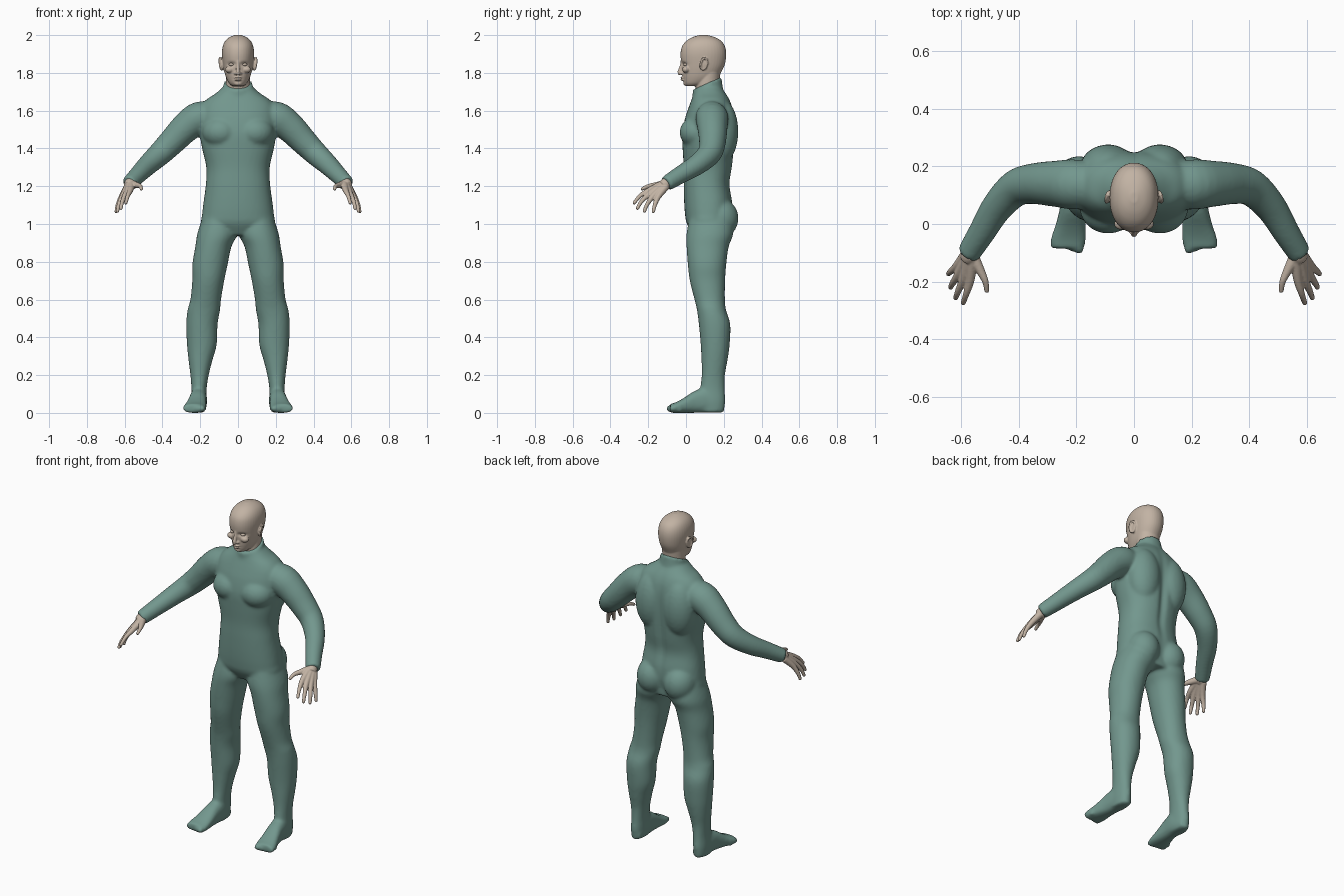
import bpy, bmesh, math
from mathutils import Vector, Matrix

def material(name, col):
    m = bpy.data.materials.new(name)
    m.diffuse_color = (*col, 1)
    return m

SUIT = material("suit_green", (0.17, 0.31, 0.27))
SKIN = material("skin_tan", (0.54, 0.45, 0.37))

def dense(rows, k=4):
    """Catmull-Rom interpolation of number rows."""
    out = []
    for i in range(len(rows) - 1):
        q = [rows[max(0, min(len(rows) - 1, i + j))] for j in (-1, 0, 1, 2)]
        for s in range(k):
            t = s / k
            out.append([0.5 * (2*b + (c-a)*t + (2*a-5*b+4*c-d)*t*t + (3*b-a-3*c+d)*t**3)
                        for a, b, c, d in zip(*q)])
    return out + [list(rows[-1])]

def skin_rings(bm, rings):
    vs = [[bm.verts.new(p) for p in r] for r in rings]
    n = len(vs[0])
    for a, b in zip(vs, vs[1:]):
        for i in range(n):
            bm.faces.new((a[i], a[(i+1) % n], b[(i+1) % n], b[i]))
    bm.faces.new(vs[0][::-1])
    bm.faces.new(vs[-1])

def sup(v, p):
    return math.copysign(abs(v) ** (2 / p), v)

def loft(bm, rows, s=1, p=2.2, n=40):
    """Horizontal sections: z, x0, x1, y0, y1, tilt."""
    rings = []
    for z, x0, x1, y0, y1, tilt in dense(rows):
        ring = []
        for i in range(n):
            a = 2 * math.pi * i / n
            dy = (y1 - y0) / 2 * sup(math.sin(a), p)
            ring.append((s * ((x0+x1)/2 + (x1-x0)/2 * sup(math.cos(a), p)), (y0+y1)/2 + dy, z + tilt*dy))
        rings.append(ring)
    skin_rings(bm, rings)

def tube(bm, rows, s=1, n=20, k=4):
    """Round limb along a path: x, y, z, radius."""
    pts = dense(rows, k)
    c = [Vector((s * q[0], q[1], q[2])) for q in pts]
    rings = []
    for i, q in enumerate(pts):
        t = c[min(i+1, len(c)-1)] - c[max(i-1, 0)]
        m = t.to_track_quat('Z', 'Y')
        rings.append([c[i] + m @ Vector((q[3]*math.cos(2*math.pi*j/n), q[3]*math.sin(2*math.pi*j/n), 0)) for j in range(n)])
    skin_rings(bm, rings)

def ball(bm, c, r):
    bmesh.ops.create_uvsphere(bm, u_segments=24, v_segments=16, radius=1,
                              matrix=Matrix.Translation(c) @ Matrix.Diagonal((*r, 1)))

def fuse(bm, name, mat, voxel, smooth, dents=()):
    """Merge overlapping pieces into one smooth skin, then press in dents."""
    bmesh.ops.recalc_face_normals(bm, faces=bm.faces)
    me = bpy.data.meshes.new(name)
    bm.to_mesh(me)
    bm.free()
    ob = bpy.data.objects.new(name, me)
    bpy.context.collection.objects.link(ob)
    r = ob.modifiers.new("fuse", 'REMESH')
    r.mode = 'VOXEL'
    r.voxel_size = voxel
    sm = ob.modifiers.new("smooth", 'SMOOTH')
    sm.factor = 0.5
    sm.iterations = smooth
    me = bpy.data.meshes.new_from_object(ob.evaluated_get(bpy.context.evaluated_depsgraph_get()))
    ob.modifiers.clear()
    ob.data = me
    me.name = name
    for v in me.vertices:
        x, y, z = v.co
        for dx, dz, sx, sz, d in dents:
            if (y < 0.06) if d > 0 else (y > 0.16):
                v.co.y += d * math.exp(-((x-dx)/sx)**2 - ((z-dz)/sz)**2)
    me.materials.clear()
    me.materials.append(mat)
    me.shade_smooth()
    return ob

# Bodysuit: torso
bm = bmesh.new()
torso = [(.94, .11, .04, .23), (1.0, .19, .005, .235), (1.05, .19, -.005, .245), (1.12, .182, -.01, .245),
         (1.21, .17, -.012, .232), (1.3, .168, -.012, .245), (1.4, .19, -.018, .255), (1.48, .203, -.02, .258),
         (1.56, .205, -.005, .255), (1.62, .195, .015, .245), (1.66, .165, .03, .23), (1.69, .12, .04, .212),
         (1.72, .085, .05, .19)]
loft(bm, [(z, -w, w, a, b, 0) for z, w, a, b in torso], p=2.3)
# Tilted collar
loft(bm, [(1.62, -.12, .12, .03, .22, .1), (1.68, -.092, .092, .037, .2, .3),
          (1.715, -.08, .08, .035, .192, .42), (1.745, -.077, .077, .036, .188, .45)], p=2)
for s in (1, -1):
    # Chest, shoulder blades and seat volumes
    ball(bm, (s*.09, .06, 1.485), (.1, .094, .085))
    ball(bm, (s*.09, .19, 1.49), (.1, .087, .17))
    ball(bm, (s*.09, .18, 1.03), (.092, .098, .105))
    # Sleeve
    tube(bm, [(.1, .13, 1.57, .07), (.2, .137, 1.562, .087), (.275, .14, 1.512, .08), (.35, .14, 1.435, .071),
              (.41, .125, 1.375, .064), (.475, .06, 1.315, .055), (.53, -.03, 1.26, .047),
              (.577, -.105, 1.213, .041)], s, 28)
    # Leg
    legs = [(1.04, .02, .185, .02, .24), (.95, .004, .215, .003, .25), (.88, .035, .226, .003, .226),
            (.785, .055, .242, .01, .213), (.7, .073, .242, .02, .207), (.6, .09, .252, .045, .206),
            (.545, .095, .267, .058, .212), (.47, .108, .274, .068, .234), (.36, .113, .27, .078, .231),
            (.28, .135, .262, .082, .22), (.2, .155, .252, .083, .206), (.13, .166, .247, .075, .205),
            (.06, .168, .25, .06, .208), (.003, .175, .245, .07, .2)]
    loft(bm, [(*r, 0) for r in legs], s, 2.1)
    # Foot: sections along y
    foot = [(.19, .207, .03, .06), (.12, .207, .043, .13), (.05, .213, .046, .118), (-.01, .221, .054, .08),
            (-.05, .228, .061, .058), (-.085, .231, .058, .046)]
    skin_rings(bm, [[(s*(cx + w*sup(math.cos(a), 2.5)), y, h/2 + h/2*sup(math.sin(a), 2.5))
                     for a in [2*math.pi*i/32 for i in range(32)]] for y, cx, w, h in dense(foot)])
    for i in range(5):
        r = .019 - .0018*i
        ball(bm, (s*(.19 + .021*i), -.083 + .005*i*i*.6, r + .004), (r*.85, r*1.15, r))
fuse(bm, "bodysuit", SUIT, .009, 6, [(0, 1.36, .022, .22, -.014)])

# Head with neck
bm = bmesh.new()
head = [(1.73, .028, .002, .07), (1.745, .047, -.01, .12), (1.775, .063, -.017, .168), (1.81, .073, -.02, .19),
        (1.85, .08, -.025, .207), (1.9, .085, -.029, .213), (1.94, .081, -.021, .206), (1.97, .067, .003, .186),
        (1.99, .043, .037, .15), (2.001, .012, .075, .11)]
loft(bm, [(z, -w, w, a, b, 0) for z, w, a, b in head], p=2.15)
loft(bm, [(1.66, -.064, .064, .05, .175, .3), (1.74, -.064, .064, .05, .178, .3),
          (1.82, -.066, .066, .06, .185, 0)], p=2)
# Nose, lips, chin
tube(bm, [(0, -.02, 1.865, .008), (0, -.027, 1.83, .009), (0, -.034, 1.802, .012), (0, -.03, 1.79, .009)], n=14)
for z, w in ((1.774, .021), (1.764, .018)):
    ball(bm, (0, -.018, z), (w, .012, .006))
ball(bm, (0, .004, 1.745), (.024, .018, .014))
for s in (1, -1):
    ball(bm, (s*.012, -.022, 1.797), (.009, .011, .008))
    ball(bm, (s*.045, .0, 1.818), (.024, .02, .018))
    # Ear: rim and inner disc
    rim = [(.091 + .004*math.sin(a) - .006*math.cos(a), .094 + .017*math.cos(a) + .005*math.sin(a),
            1.848 + .031*math.sin(a), .006) for a in [i*math.pi/6 for i in range(13)]]
    tube(bm, rim, s, 10, 2)
    ball(bm, (s*.083, .092, 1.845), (.009, .017, .03))
dents = [(s*.034, 1.846, .019, .011, .012) for s in (1, -1)] + [(0, 1.769, .02, .0035, .004)]
fuse(bm, "head", SKIN, .004, 3, dents)

# Eyelids
for s, side in ((1, "left"), (-1, "right")):
    bm = bmesh.new()
    ball(bm, (s*.034, .003, 1.844), (.016, .018, .009))
    fuse(bm, side + "_eye", SKIN, .003, 2)

    # Hand: each finger runs from the wrist through the palm
    bm = bmesh.new()
    tube(bm, [(.54, -.05, 1.245, .03), (.57, -.105, 1.215, .031), (.579, -.125, 1.202, .026)], s)
    fingers = [((.562, -.12, 1.213), (.57, -.195, 1.178), (.583, -.242, 1.15), (.594, -.274, 1.112)),
               ((.571, -.118, 1.208), (.592, -.188, 1.164), (.612, -.235, 1.12), (.62, -.257, 1.083)),
               ((.579, -.112, 1.202), (.608, -.17, 1.153), (.63, -.205, 1.105), (.638, -.22, 1.068)),
               ((.584, -.107, 1.198), (.616, -.147, 1.145), (.637, -.165, 1.1), (.645, -.173, 1.066)),
               ((.557, -.12, 1.21), (.533, -.165, 1.205), (.517, -.2, 1.2), (.512, -.231, 1.186))]
    for f in fingers:
        tube(bm, [(*c, r) for c, r in zip(f, (.021, .0155, .0112, .009))], s, 14)
        ball(bm, (s*f[3][0], f[3][1], f[3][2]), (.009,) * 3)
    fuse(bm, side + "_hand", SKIN, .0035, 3)
